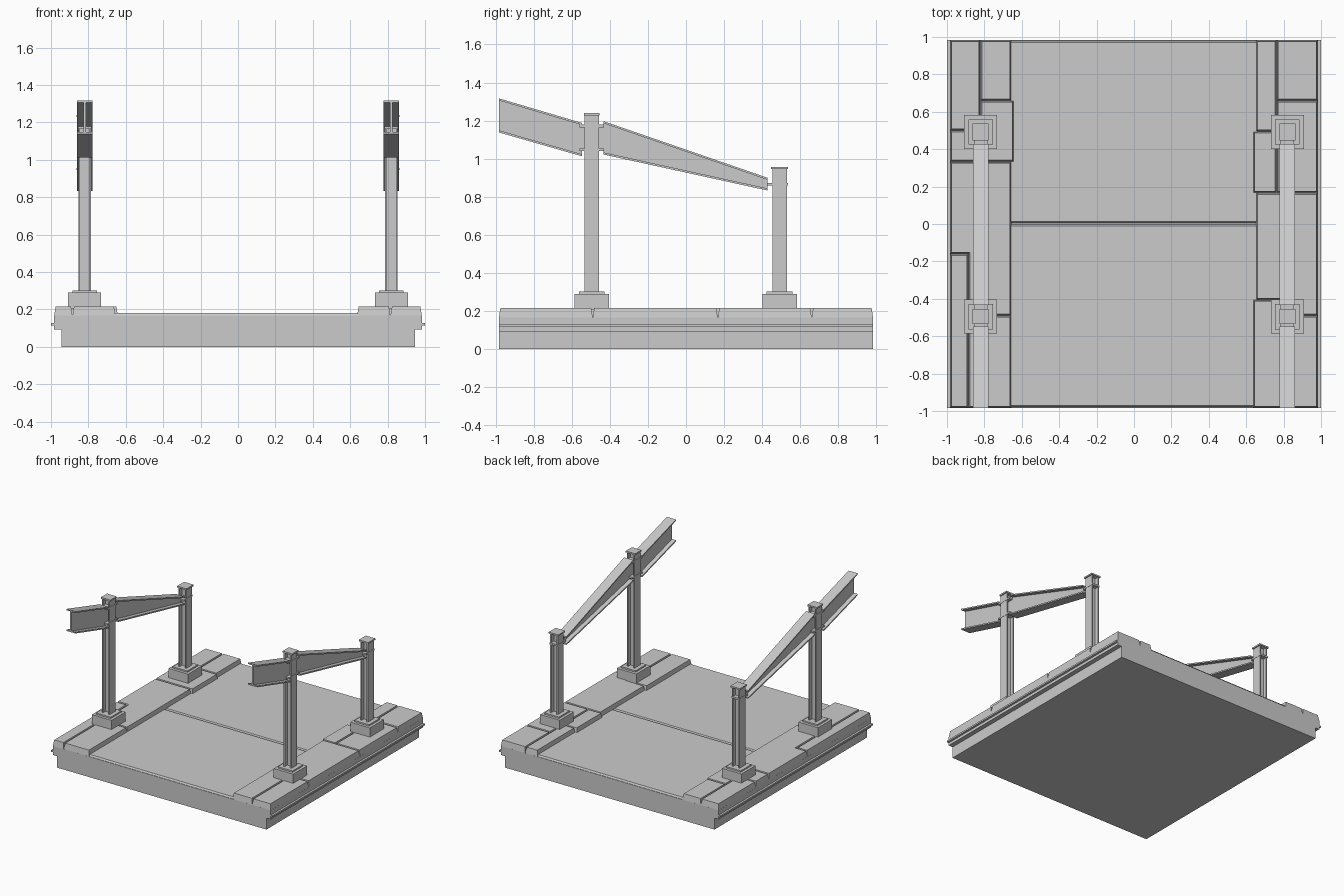
import bpy

if "Cube" in bpy.data.objects:
    bpy.data.objects.remove(bpy.data.objects["Cube"])


def loft(name, loop_a, loop_b):
    """Closed solid between two matching 3D loops."""
    n = len(loop_a)
    faces = [tuple(reversed(range(n))), tuple(range(n, 2 * n))]
    faces += [(i, (i + 1) % n, n + (i + 1) % n, n + i) for i in range(n)]
    mesh = bpy.data.meshes.new(name)
    mesh.from_pydata(list(loop_a) + list(loop_b), [], faces)
    import bmesh
    bm = bmesh.new()
    bm.from_mesh(mesh)
    bmesh.ops.recalc_face_normals(bm, faces=bm.faces)
    bm.to_mesh(mesh)
    bm.free()
    obj = bpy.data.objects.new(name, mesh)
    bpy.context.collection.objects.link(obj)
    return obj


def box(name, x0, x1, y0, y1, z0, z1):
    ring = [(x0, y0), (x1, y0), (x1, y1), (x0, y1)]
    return loft(name, [(x, y, z0) for x, y in ring], [(x, y, z1) for x, y in ring])


def side_prism(name, pts, cx, half):
    """Side (y, z) outline given thickness along x."""
    return loft(name, [(cx - half, y, z) for y, z in pts], [(cx + half, y, z) for y, z in pts])


def stone(name, pts, z0=0.165, z1=0.215, inset=0.008):
    """Right-angled counter-clockwise outline with sloping sides."""
    top = []
    for i, (x, y) in enumerate(pts):
        dx, dy = 0, 0
        for a, b in ((pts[i - 1], pts[i]), (pts[i], pts[(i + 1) % len(pts)])):
            ex, ey = b[0] - a[0], b[1] - a[1]
            length = abs(ex) + abs(ey)
            dx -= ey / length * inset
            dy += ex / length * inset
        top.append((x + dx, y + dy, z1))
    return loft(name, [(x, y, z0) for x, y in pts], top)


def rect(x0, x1, y0, y1):
    return [(x0, y0), (x1, y0), (x1, y1), (x0, y1)]


# Base slab with side ledge and thin rib
E = 0.983
half = [(0.945, 0), (0.945, 0.093), (E, 0.093), (E, 0.115), (1.0, 0.115),
        (1.0, 0.128), (E, 0.128), (E, 0.167)]
profile = half + [(-x, z) for x, z in reversed(half)]
loft("base_slab", [(x, -E, z) for x, z in profile], [(x, E, z) for x, z in profile])

# Two road slabs with a joint between them
stone("road_slab_front", rect(-0.67, 0.67, -E, 0.002), 0.16, 0.18, 0.012)
stone("road_slab_back", rect(-0.67, 0.67, 0.002, E), 0.16, 0.18, 0.012)

# Interlocking curb stones
left = [
    rect(-E, -0.822, 0.5, E),
    rect(-0.822, -0.655, 0.66, E),
    [(-E, 0.333), (-0.642, 0.333), (-0.642, 0.66), (-0.822, 0.66), (-0.822, 0.5), (-E, 0.5)],
    [(-0.885, -0.49), (-0.655, -0.49), (-0.655, 0.333), (-E, 0.333), (-E, -0.16), (-0.885, -0.16)],
    rect(-E, -0.885, -E, -0.16),
    rect(-0.885, -0.655, -E, -0.49),
]
right = [
    rect(0.652, 0.763, 0.495, E),
    rect(0.763, E, 0.66, E),
    rect(0.637, 0.763, 0.167, 0.495),
    rect(0.763, E, 0.167, 0.66),
    [(0.815, -0.49), (E, -0.49), (E, 0.167), (0.652, 0.167), (0.652, -0.405), (0.815, -0.405)],
    rect(0.637, 0.815, -E, -0.405),
    rect(0.815, E, -E, -0.49),
]
for side, stones in (("left", left), ("right", right)):
    for i, pts in enumerate(stones):
        stone(f"curb_stone_{side}_{i + 1}", pts)


def column(name, cx, cy, top, cap_y):
    # Stepped pedestal
    box(name + "_pedestal", cx - 0.088, cx + 0.088, cy - 0.09, cy + 0.09, 0.205, 0.29)
    box(name + "_foot_plate", cx - 0.066, cx + 0.066, cy - 0.068, cy + 0.068, 0.285, 0.302)
    # H-section shaft
    a, b, t, w = 0.034, 0.038, 0.01, 0.006
    h = [(-a, -b), (-a + t, -b), (-a + t, -w), (a - t, -w), (a - t, -b), (a, -b),
         (a, b), (a - t, b), (a - t, w), (-a + t, w), (-a + t, b), (-a, b)]
    loft(name + "_shaft", [(cx + x, cy + y, 0.3) for x, y in h],
         [(cx + x, cy + y, top - 0.01) for x, y in h])
    # Cap plate
    box(name + "_cap", cx - 0.043, cx + 0.043, cy - cap_y, cy + cap_y, top - 0.012, top)


def beam(name, cx, y0, y1, b0, t0, b1, t1):
    """Tapered I-beam from y0 to y1."""
    f = 0.011
    side_prism(name + "_top_flange", [(y0, t0 - f), (y1, t1 - f), (y1, t1), (y0, t0)], cx, 0.041)
    side_prism(name + "_bottom_flange", [(y0, b0), (y1, b1), (y1, b1 + f), (y0, b0 + f)], cx, 0.041)
    side_prism(name + "_web", [(y0, b0 + f / 2), (y1, b1 + f / 2), (y1, t1 - f / 2), (y0, t0 - f / 2)],
               cx, 0.006)


for side, cx in (("left", -0.82), ("right", 0.82)):
    column(f"tall_column_{side}", cx, -0.495, 1.24, 0.04)
    column(f"short_column_{side}", cx, 0.492, 0.957, 0.045)
    beam(f"front_beam_{side}", cx, -E, -0.547, 1.138, 1.317, 1.013, 1.188)
    beam(f"back_beam_{side}", cx, -0.433, 0.428, 1.022, 1.197, 0.833, 0.9)
    # Bracket plates joining beams to columns
    for i, z in enumerate((1.04, 1.165)):
        box(f"bracket_plate_{side}_{i + 1}", cx - 0.036, cx + 0.036, -0.56, -0.43, z, z + 0.014)
    box(f"joint_web_{side}", cx - 0.006, cx + 0.006, -0.55, -0.43, 1.045, 1.17)
    box(f"end_bracket_{side}", cx - 0.036, cx + 0.036, 0.425, 0.535, 0.859, 0.873)
